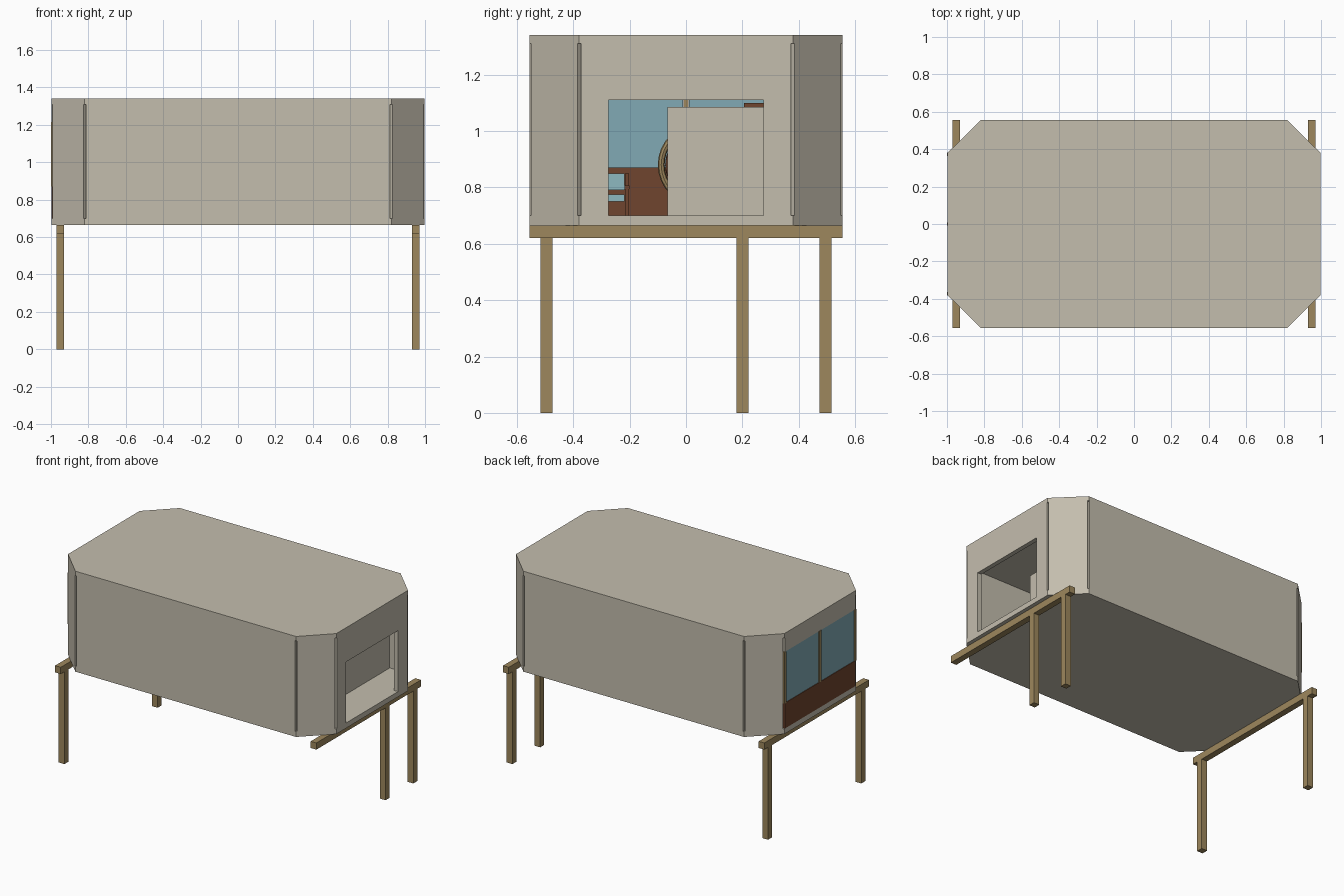
import bpy
import math
from mathutils import Vector

if "Cube" in bpy.data.objects:
    bpy.data.objects.remove(bpy.data.objects["Cube"])


def material(name, rgb):
    m = bpy.data.materials.new(name)
    m.diffuse_color = (*rgb, 1)
    m.use_nodes = True
    m.node_tree.nodes["Principled BSDF"].inputs["Base Color"].default_value = m.diffuse_color
    return m


PLASTER = material("warm grey plaster", (0.55, 0.51, 0.42))
TIMBER = material("tan timber", (0.34, 0.245, 0.11))
GLASS = material("blue glass", (0.22, 0.40, 0.46))
BROWN = material("dark red wood", (0.16, 0.06, 0.028))
CUSHION = material("pale blue cushion", (0.27, 0.48, 0.53))
STEEL = material("grey metal", (0.30, 0.30, 0.28))


def mesh_object(name, verts, faces, mat):
    me = bpy.data.meshes.new(name)
    me.from_pydata(verts, [], faces)
    me.materials.append(mat)
    ob = bpy.data.objects.new(name, me)
    bpy.context.collection.objects.link(ob)
    return ob


def prism(name, outline, z0, z1, mat):
    """Counter-clockwise plan outline pulled up from z0 to z1."""
    n = len(outline)
    verts = [(x, y, z) for z in (z0, z1) for x, y in outline]
    faces = [tuple(reversed(range(n))), tuple(range(n, 2 * n))]
    faces += [(i, (i + 1) % n, n + (i + 1) % n, n + i) for i in range(n)]
    return mesh_object(name, verts, faces, mat)


def box(name, x0, x1, y0, y1, z0, z1, mat):
    return prism(name, [(x0, y0), (x1, y0), (x1, y1), (x0, y1)], z0, z1, mat)


def wall(name, a, b, z0, z1, gap=0.007, thick=0.03):
    """Panel along outline edge a-b, its ends pulled in to leave a joint."""
    a, b = Vector(a), Vector(b)
    d = (b - a).normalized()
    inward = Vector((-d.y, d.x)) * thick
    a, b = a + d * gap, b - d * gap
    return prism(name, [a, b, b + inward, a + inward], z0, z1, PLASTER)


# Body levels and plan with cut corners
X, Y, CX, CY = 0.997, 0.555, 0.82, 0.38
BASE, FLOOR, CEIL, TOP = 0.665, 0.70, 1.31, 1.34
plan = [(X, -CY), (X, CY), (CX, Y), (-CX, Y),
        (-X, CY), (-X, -CY), (-CX, -Y), (CX, -Y)]
prism("floor_slab", plan, BASE, FLOOR, PLASTER)
prism("roof_slab", plan, CEIL, TOP, PLASTER)

# Long walls and corner panels (the two ends are built separately)
for i in (1, 2, 3, 5, 6, 7):
    wall("long_wall" if i in (2, 6) else "corner_panel",
         plan[i], plan[(i + 1) % 8], FLOOR, CEIL)

# Entrance end: wall around a wide opening
OPEN = 0.275
wall("entrance_wall_front", (X, -CY), (X, -OPEN + 0.007), FLOOR, 1.11)
wall("entrance_wall_back", (X, OPEN - 0.007), (X, CY), FLOOR, 1.11)
wall("entrance_lintel", (X, -CY), (X, CY), 1.11, CEIL)

# Window end: wood apron, two panes, timber mullions, wall above
wall("window_lintel", (-X, CY), (-X, -CY), 1.215, CEIL)
box("window_apron", -X, -X + 0.03, -CY + 0.005, CY - 0.005, FLOOR, 0.87, BROWN)
for s in (-1, 1):
    y0, y1 = sorted((s * 0.01, s * 0.367))
    box("window_pane", -X + 0.004, -X + 0.022, y0, y1, 0.87, 1.215, GLASS)
for y in (-0.372, 0, 0.372):
    box("window_mullion", -1, -X + 0.03, y - 0.009, y + 0.009, 0.87, 1.215, TIMBER)

# Support beams and posts
for s in (-1, 1):
    x = s * 0.95
    box("support_beam", x - 0.021, x + 0.021, -Y, Y, 0.62, BASE, TIMBER)
    for y in ((-0.495, 0.495) if s < 0 else (0.20, 0.495)):
        box("support_post", x - 0.021, x + 0.021, y - 0.021, y + 0.021,
            0, 0.62, TIMBER)

# Inner partition behind the entrance, stopping short of the ceiling
box("partition", 0.73, 0.76, -0.065, 0.525, FLOOR, 1.085, PLASTER)

# Tall cabinet at the back of the room
box("cabinet", -0.30, -0.10, 0.205, 0.50, FLOOR, 1.10, BROWN)

# Chair facing the entrance
cx, cy = -0.55, -0.285
for dy in (-0.075, 0.075):
    box("chair_back_post", cx - 0.07, cx - 0.055, cy + dy - 0.007,
        cy + dy + 0.007, FLOOR, 0.85, BROWN)
    box("chair_front_leg", cx + 0.055, cx + 0.07, cy + dy - 0.007,
        cy + dy + 0.007, FLOOR, 0.80, BROWN)
    box("chair_arm", cx - 0.07, cx + 0.07, cy + dy - 0.009,
        cy + dy + 0.009, 0.795, 0.807, BROWN)
box("chair_seat", cx - 0.065, cx + 0.065, cy - 0.066, cy + 0.066, 0.75, 0.775, CUSHION)
box("chair_back", cx - 0.055, cx - 0.035, cy - 0.066, cy + 0.066, 0.79, 0.85, CUSHION)

# Standing spoked wheel behind the partition
hub = Vector((0.30, 0.046, 0.88))
for radius, tube, mat in ((0.134, 0.012, TIMBER), (0.112, 0.008, BROWN)):
    bpy.ops.mesh.primitive_torus_add(
        location=hub, rotation=(0, math.pi / 2, 0), major_radius=radius,
        minor_radius=tube, major_segments=32, minor_segments=8)
    rim = bpy.context.object
    rim.name = "wheel_rim"
    rim.data.materials.append(mat)
    bpy.ops.object.shade_smooth_by_angle()
for i in range(6):
    bpy.ops.mesh.primitive_cylinder_add(
        vertices=6, radius=0.005, depth=0.25, location=hub,
        rotation=(i * math.pi / 6, 0, 0))
    bpy.context.object.name = "wheel_spoke"
    bpy.context.object.data.materials.append(STEEL)
box("wheel_stand", 0.28, 0.32, 0.0, 0.092, FLOOR, 0.745, BROWN)
